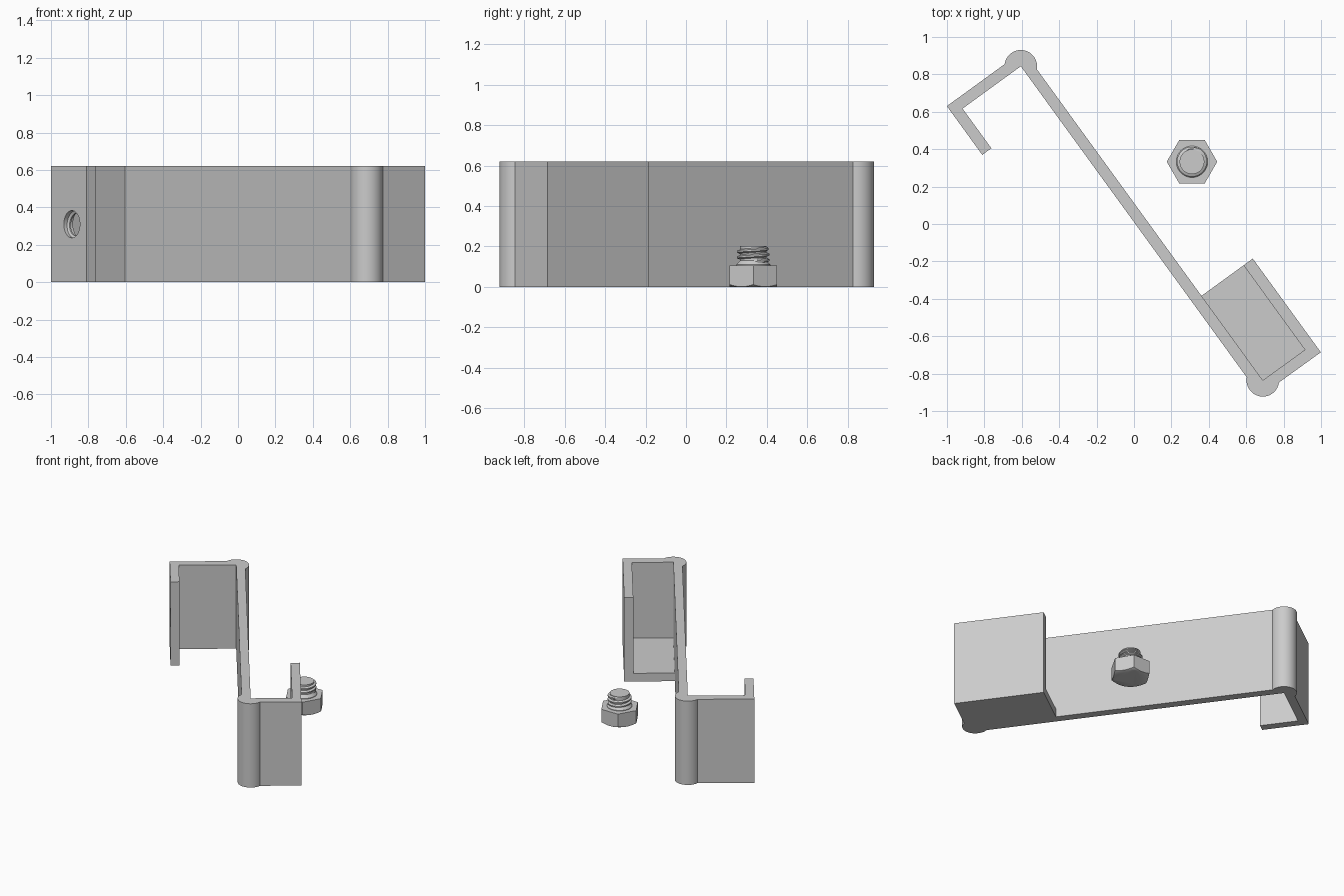
import bpy, bmesh
from math import radians, cos, sin, pi
from mathutils import Matrix

if "Cube" in bpy.data.objects:
    bpy.data.objects.remove(bpy.data.objects["Cube"], do_unlink=True)

grey = bpy.data.materials.new("plain_grey")
grey.use_nodes = True
colour = (0.6, 0.6, 0.6, 1)
grey.diffuse_color = colour
grey.node_tree.nodes["Principled BSDF"].inputs["Base Color"].default_value = colour

HEIGHT, WALL = 0.62, 0.06
TURN = Matrix.Rotation(radians(-54), 4, "Z")   # bracket runs diagonally


def finish(name, bm, matrix=Matrix()):
    bmesh.ops.recalc_face_normals(bm, faces=bm.faces)
    mesh = bpy.data.meshes.new(name)
    bm.to_mesh(mesh)
    bm.free()
    mesh.materials.append(grey)
    obj = bpy.data.objects.new(name, mesh)
    bpy.context.collection.objects.link(obj)
    obj.matrix_world = matrix
    return obj


def activate(obj):
    bpy.ops.object.select_all(action="DESELECT")
    obj.select_set(True)
    bpy.context.view_layer.objects.active = obj


def smooth(obj):
    activate(obj)
    bpy.ops.object.shade_smooth_by_angle(angle=radians(30))


def boolean(obj, tool, operation):
    tool.hide_render = True
    bpy.context.view_layer.update()
    mod = obj.modifiers.new(operation.lower(), "BOOLEAN")
    mod.operation, mod.solver, mod.object = operation, "EXACT", tool
    activate(obj)
    bpy.ops.object.modifier_apply(modifier=mod.name)
    bpy.data.objects.remove(tool, do_unlink=True)


def prism(name, outline, z0, z1, matrix=Matrix()):
    bm = bmesh.new()
    face = bm.faces.new([bm.verts.new((x, y, z0)) for x, y in outline])
    top = bmesh.ops.extrude_face_region(bm, geom=[face])["geom"]
    moved = [v for v in top if isinstance(v, bmesh.types.BMVert)]
    bmesh.ops.translate(bm, verts=moved, vec=(0, 0, z1 - z0))
    return finish(name, bm, matrix)


def arc(cx, cy, r, a0, a1, n):
    angles = [radians(a0 + (a1 - a0) * i / n) for i in range(n + 1)]
    return [(cx + r * cos(a), cy + r * sin(a)) for a in angles]


def lathe(name, profile, matrix=Matrix(), n=48):
    bm = bmesh.new()
    rings = [[bm.verts.new((x, y, z)) for x, y in arc(0, 0, r, 0, 360, n)[:n]]
             for r, z in profile]
    for a, b in zip(rings, rings[1:]):
        for i in range(n):
            j = (i + 1) % n
            bm.faces.new((a[i], a[j], b[j], b[i]))
    bm.faces.new(rings[0])
    bm.faces.new(rings[-1])
    return finish(name, bm, matrix)


def thread(name, base, crest, z0, z1, pitch, matrix=Matrix()):
    """Helical ridge with a trapezoid section that fades out at both ends."""
    bm = bmesh.new()
    turns = (z1 - z0) / pitch
    n = int(turns * 40)
    rings = []
    for i in range(n + 1):
        a = 2 * pi * turns * i / n
        z = z0 + (z1 - z0) * i / n
        fade = min(1, (min(i, n - i) + 0.5) / 6)
        tip = base + (crest - base) * fade
        section = ((base, -0.4), (tip, -0.15), (tip, 0.15), (base, 0.4))
        rings.append([bm.verts.new((r * cos(a), r * sin(a), z + w * pitch))
                      for r, w in section])
    for p, q in zip(rings, rings[1:]):
        for k in range(4):
            m = (k + 1) % 4
            bm.faces.new((p[k], p[m], q[m], q[k]))
    bm.faces.new(rings[0])
    bm.faces.new(rings[-1])
    return finish(name, bm, matrix)


# Bracket: hook, long bar and pocket walls as one profile with rounded outer corners
outline = [(-0.776, -0.379), (-0.776, -0.439), (-1.098, -0.439)]
outline += arc(-1.038, 0.006, 0.087, 226.4, 43.6, 28)
outline += [(1.081, 0.066), (1.081, 0.344), (0.523, 0.344), (0.523, 0.405), (1.142, 0.405)]
outline += arc(1.081, 0.066, 0.087, 46.4, -136.4, 28)
outline += [(-1.038, 0.006), (-1.038, -0.379)]
bracket = prism("bracket", outline, 0, HEIGHT, TURN)

# Pocket floor, overlapping into the walls before the union
floor = prism("pocket_floor", [(0.523, 0.04), (1.11, 0.04), (1.11, 0.375), (0.523, 0.375)],
              0, WALL, TURN)
boolean(bracket, floor, "UNION")

# Threaded hole through the hook lip
hole_frame = (TURN @ Matrix.Translation((-0.907, -0.409, 0.31))
              @ Matrix.Rotation(radians(90), 4, "X"))
cutter = lathe("hole_cutter", [(0.073, -0.06), (0.073, 0.06)], hole_frame)
boolean(bracket, cutter, "DIFFERENCE")
smooth(bracket)
smooth(thread("hole_thread", 0.074, 0.06, -0.018, 0.018, 0.03, hole_frame))

# Bolt: hexagonal head with its lower corners chamfered by a cone
bolt_frame = Matrix.Translation((0.31, 0.333, 0))
head = prism("bolt_head", arc(0, 0, 0.135, 0, 300, 5), 0, 0.106, bolt_frame)
cone = lathe("chamfer_cone", [(0.115, 0), (0.15, 0.02), (0.15, 0.2)], bolt_frame, 96)
boolean(head, cone, "INTERSECT")
smooth(head)

# Bolt shank with collar, and its thread
smooth(lathe("bolt_shank", [(0.084, 0.1), (0.084, 0.11), (0.066, 0.13), (0.066, 0.202)],
             bolt_frame))
smooth(thread("bolt_thread", 0.065, 0.08, 0.125, 0.19, 0.028, bolt_frame))
